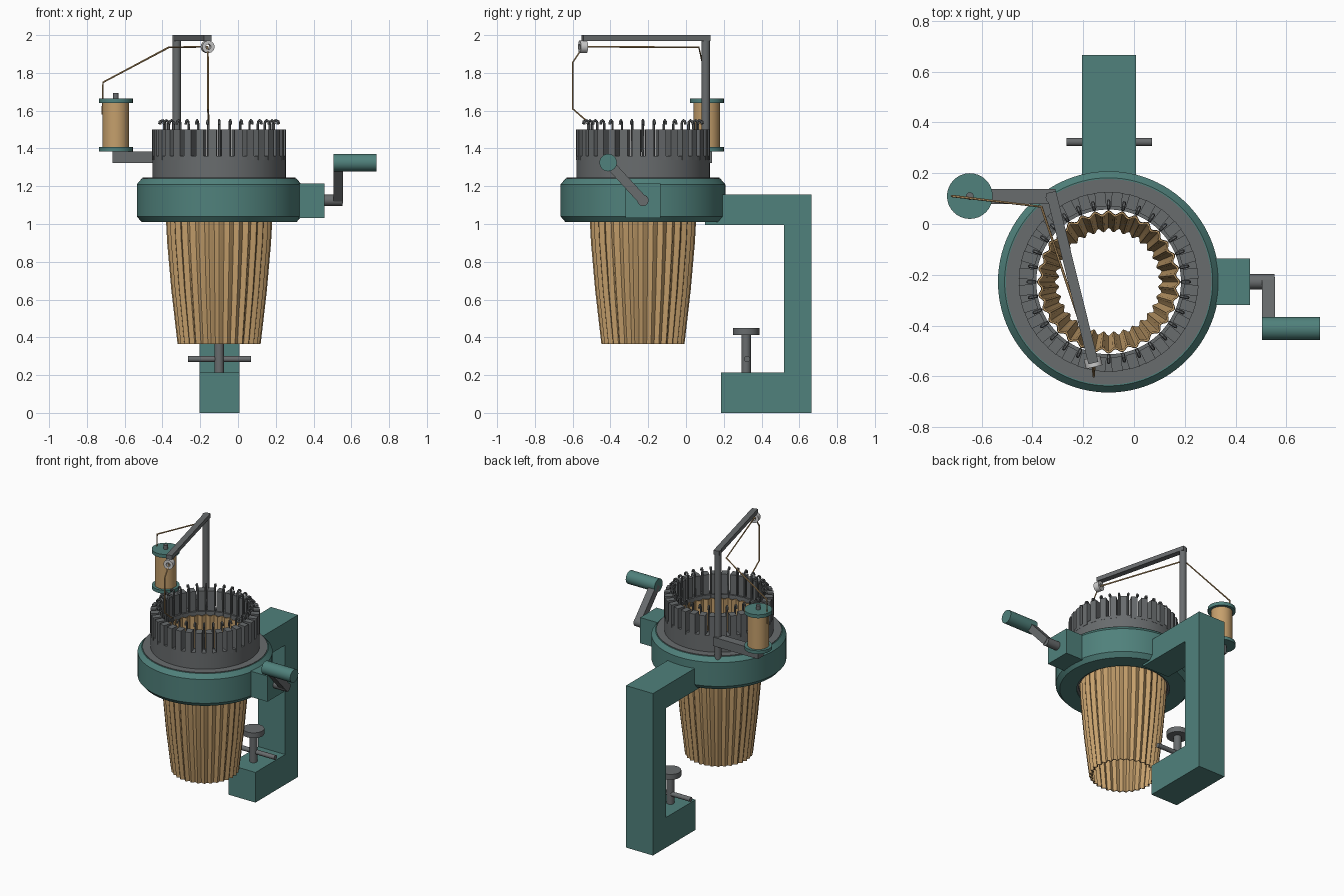
import bpy, bmesh, math
from mathutils import Vector, Matrix

if "Cube" in bpy.data.objects:
    bpy.data.objects.remove(bpy.data.objects["Cube"])

CX, CY, N = -0.10, -0.228, 32      # machine axis and needle count


def mat(name, c):
    m = bpy.data.materials.new(name)
    m.diffuse_color = (*c, 1)
    m.use_nodes = True
    m.node_tree.nodes["Principled BSDF"].inputs["Base Color"].default_value = m.diffuse_color
    return m


GREEN = mat("green_paint", (0.08, 0.22, 0.20))
STEEL = mat("dark_steel", (0.14, 0.15, 0.155))
YARN = mat("tan_yarn", (0.56, 0.35, 0.15))


def finish(name, bm, m, smooth=True):
    bmesh.ops.recalc_face_normals(bm, faces=bm.faces)
    me = bpy.data.meshes.new(name)
    bm.to_mesh(me)
    bm.free()
    ob = bpy.data.objects.new(name, me)
    bpy.context.collection.objects.link(ob)
    me.materials.append(m)
    if smooth:
        bpy.ops.object.select_all(action='DESELECT')
        ob.select_set(True)
        bpy.context.view_layer.objects.active = ob
        bpy.ops.object.shade_smooth_by_angle(angle=math.radians(30))
    return ob


def add_box(bm, lo, hi, rot=Matrix()):
    lo, hi = Vector(lo), Vector(hi)
    bmesh.ops.create_cube(bm, size=1, matrix=rot @ Matrix.Translation((lo + hi) / 2)
                          @ Matrix.Diagonal((*(hi - lo), 1)))


def box(name, lo, hi, m):
    bm = bmesh.new()
    add_box(bm, lo, hi)
    return finish(name, bm, m, False)


def rod(name, a, b, r, m, seg=24):
    a, b = Vector(a), Vector(b)
    d = b - a
    bm = bmesh.new()
    bmesh.ops.create_cone(bm, cap_ends=True, segments=seg, radius1=r, radius2=r, depth=d.length,
                          matrix=Matrix.Translation((a + b) / 2) @ d.to_track_quat('Z', 'Y').to_matrix().to_4x4())
    return finish(name, bm, m)


def bar(name, a, b, w, h, m, up=(0, 0, 1)):
    """Rectangular bar from a to b; h is measured along up."""
    a, b = Vector(a), Vector(b)
    x = (b - a).normalized()
    z = Vector(up)
    rot = Matrix((x, z.cross(x), z)).transposed().to_4x4()
    bm = bmesh.new()
    add_box(bm, (0, -w / 2, -h / 2), ((b - a).length, w / 2, h / 2), Matrix.Translation(a) @ rot)
    return finish(name, bm, m, False)


def lathe(name, profile, m, seg=96, wave=0):
    """Closed (r, z) profile turned round the machine axis, with optional ribs."""
    bm = bmesh.new()
    rings = []
    for i in range(seg):
        t = 2 * math.pi * i / seg
        k = wave * math.cos(N * t)
        rings.append([bm.verts.new((CX + (r + k) * math.cos(t), CY + (r + k) * math.sin(t), z))
                      for r, z in profile])
    n = len(profile)
    for i in range(seg):
        p, q = rings[i], rings[(i + 1) % seg]
        for j in range(n):
            k = (j + 1) % n
            bm.faces.new((p[j], q[j], q[k], p[k]))
    return finish(name, bm, m)


def tube(bm, pts, r, seg=6):
    """Thin round wire along a list of points."""
    pts = [Vector(p) for p in pts]
    rings = []
    for i, p in enumerate(pts):
        d = (pts[min(i + 1, len(pts) - 1)] - pts[max(i - 1, 0)]).normalized()
        q = d.to_track_quat('Z', 'Y')
        rings.append([bm.verts.new(p + q @ Vector((r * math.cos(a), r * math.sin(a), 0)))
                      for a in (2 * math.pi * s / seg for s in range(seg))])
    for u, v in zip(rings, rings[1:]):
        # match the nearest starting vertex so the wire does not twist
        o = min(range(seg), key=lambda k: sum((u[s].co - v[(s + k) % seg].co).length for s in range(seg)))
        v[:] = v[o:] + v[:o]
        for s in range(seg):
            t = (s + 1) % seg
            bm.faces.new((u[s], u[t], v[t], v[s]))
    bm.faces.new(rings[0])
    bm.faces.new(rings[-1])


# Outer cam ring, flange and needle cylinder
lathe("cam_ring", [(0.30, 1.01), (0.41, 1.01), (0.436, 1.04), (0.436, 1.21), (0.41, 1.24), (0.30, 1.24)], GREEN)
lathe("needle_cylinder", [(0.285, 1.02), (0.34, 1.02), (0.34, 1.235), (0.405, 1.235), (0.405, 1.245),
                          (0.353, 1.245), (0.353, 1.36), (0.285, 1.36)], STEEL)

# Slotted teeth and hooked needles
teeth, needles = bmesh.new(), bmesh.new()
for i in range(N):
    ang = 2 * math.pi * i / N
    base = Matrix.Translation((CX, CY, 0))
    add_box(teeth, (0.297, -0.021, 1.34), (0.354, 0.021, 1.50),
            base @ Matrix.Rotation(ang + math.pi / N, 4, 'Z'))
    rot = base @ Matrix.Rotation(ang, 4, 'Z')
    hook = [(0.290, 1.34), (0.290, 1.525), (0.293, 1.541), (0.303, 1.549), (0.314, 1.543), (0.318, 1.528)]
    tube(needles, [rot @ Vector((r, 0, z)) for r, z in hook], 0.007)
finish("cylinder_teeth", teeth, STEEL, False)
finish("hooked_needles", needles, STEEL)

# Ribbed knitted tube hanging through the cylinder
lathe("knitted_tube", [(0.273, 1.34), (0.275, 1.05), (0.267, 0.90), (0.245, 0.65), (0.222, 0.45), (0.212, 0.365),
                       (0.204, 0.365), (0.214, 0.45), (0.237, 0.65), (0.259, 0.90), (0.267, 1.05), (0.265, 1.34)],
      YARN, N * 6, 0.008)

# C-shaped table clamp: profile in y, z extruded across x
outline = [(0.10, 0.995), (0.52, 0.995), (0.52, 0.215), (0.185, 0.215),
           (0.185, 0), (0.665, 0), (0.665, 1.155), (0.10, 1.155)]
bm = bmesh.new()
face = bm.faces.new([bm.verts.new((-0.205, y, z)) for y, z in outline])
ext = bmesh.ops.extrude_face_region(bm, geom=[face])
bmesh.ops.translate(bm, vec=(0.213, 0, 0), verts=[v for v in ext["geom"] if isinstance(v, bmesh.types.BMVert)])
finish("table_clamp", bm, GREEN, False)
rod("clamp_screw", (CX, 0.318, 0.20), (CX, 0.318, 0.42), 0.025, STEEL)
rod("clamp_pad", (CX, 0.318, 0.412), (CX, 0.318, 0.45), 0.07, STEEL, 32)
rod("clamp_handle", (-0.265, 0.323, 0.285), (0.07, 0.323, 0.285), 0.016, STEEL)

# Crank
box("gear_box", (0.30, -0.32, 1.032), (0.457, -0.135, 1.215), GREEN)
rod("crank_shaft", (0.44, CY, 1.125), (0.553, CY, 1.125), 0.03, STEEL)
bar("crank_arm", (0.53, CY, 1.125), (0.53, -0.412, 1.325), 0.05, 0.05, STEEL, (1, 0, 0))
rod("crank_handle", (0.505, -0.412, 1.325), (0.732, -0.412, 1.325), 0.046, GREEN, 32)

# Yarn mast with spool
rod("yarn_mast", (-0.325, 0.104, 1.20), (-0.325, 0.104, 2.0), 0.023, STEEL)
bar("mast_arm", (-0.327, 0.125, 1.985), (-0.160, -0.548, 1.985), 0.04, 0.03, STEEL)
box("spool_arm", (-0.665, 0.078, 1.322), (-0.31, 0.138, 1.385), STEEL)
SX, SY = -0.647, 0.11
for nm, z0, z1, r, m in (("spool_bottom", 1.385, 1.408, 0.09, GREEN), ("spool_yarn", 1.40, 1.645, 0.07, YARN),
                         ("spool_top", 1.64, 1.665, 0.09, GREEN), ("spool_peg", 1.36, 1.693, 0.015, STEEL)):
    rod(nm, (SX, SY, z0), (SX, SY, z1), r, m, 32)

# Guide eyelet: short ring on the arm's tip
d = Vector((0.167, -0.673, 0)).normalized()
eye = lathe("yarn_eyelet", [(0.014, -0.019), (0.033, -0.019), (0.033, 0.019), (0.014, 0.019)], mat("pale_steel", (0.55, 0.55, 0.53)), 32)
eye.data.transform(Matrix.Translation((-0.161, -0.545, 1.938)) @ d.to_track_quat('Z', 'Y').to_matrix().to_4x4()
                   @ Matrix.Translation((-CX, -CY, 0)))

# Yarn strand from spool to needles
bm = bmesh.new()
tube(bm, [(-0.718, 0.11, 1.58), (-0.715, 0.11, 1.75), (-0.365, 0.068, 1.936), (-0.161, -0.545, 1.938),
          (-0.159, -0.60, 1.855), (-0.159, -0.60, 1.61), (-0.155, -0.525, 1.545)], 0.005)
finish("yarn_strand", bm, YARN)
